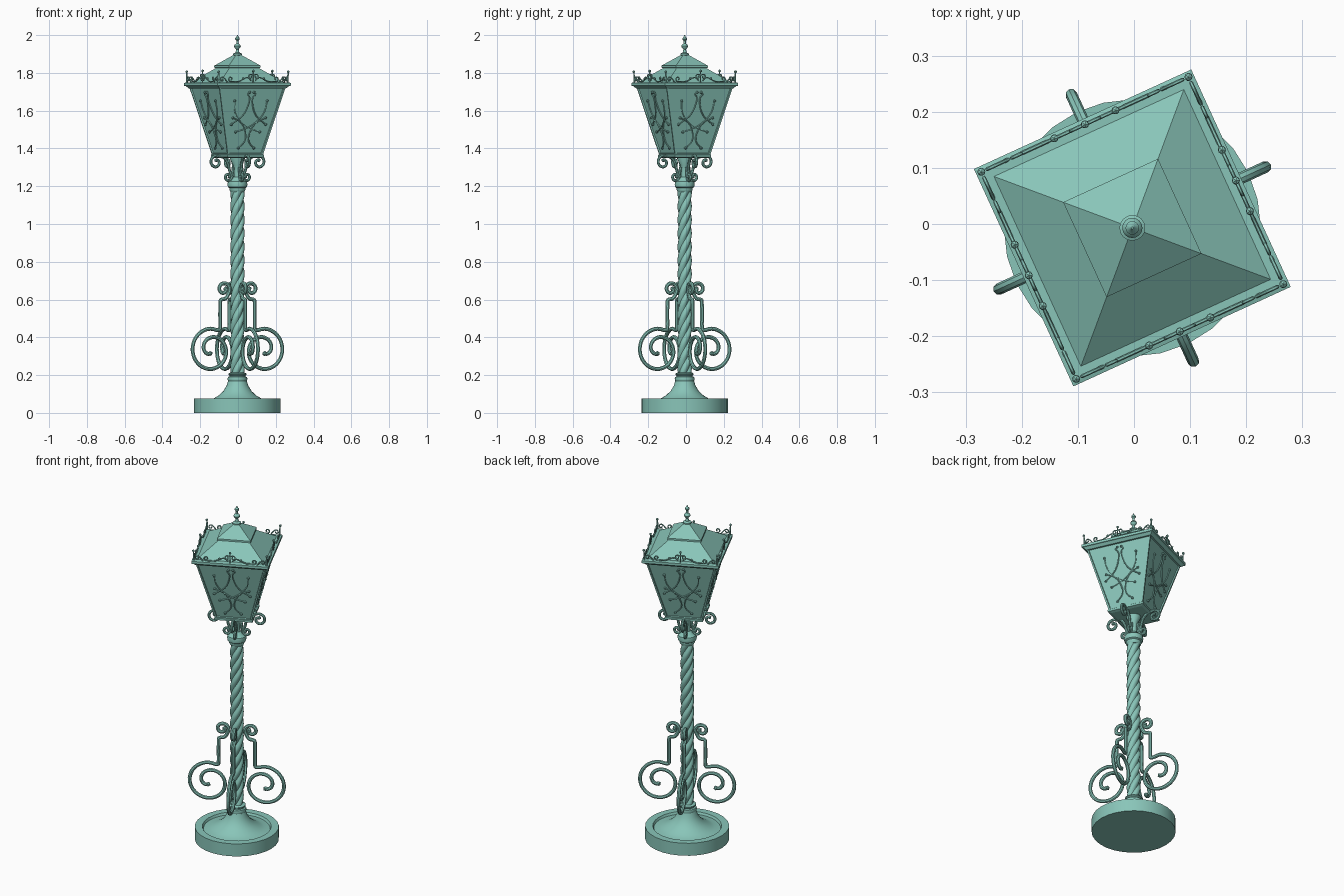
import bpy, bmesh
from math import sin, cos, pi, radians, sqrt
from mathutils import Vector

if "Cube" in bpy.data.objects:
    bpy.data.objects.remove(bpy.data.objects["Cube"])

AXIS = Vector((-0.003, -0.007, 0))
TURN = radians(24.6)
SIDES = [TURN + k * pi / 2 for k in range(4)]

teal = bpy.data.materials.new("verdigris_teal")
teal.use_nodes = True
COLOUR = (0.25, 0.56, 0.485, 1)
teal.diffuse_color = COLOUR
teal.node_tree.nodes["Principled BSDF"].inputs["Base Color"].default_value = COLOUR


def finish(name, mesh, smooth=True):
    mesh.materials.clear()
    mesh.materials.append(teal)
    ob = bpy.data.objects.new(name, mesh)
    bpy.context.collection.objects.link(ob)
    if smooth:
        bpy.ops.object.select_all(action='DESELECT')
        ob.select_set(True)
        bpy.context.view_layer.objects.active = ob
        bpy.ops.object.shade_smooth_by_angle(angle=radians(40))
    return ob


def skin(bm, rings):
    """Bridge rings of points and cap both ends."""
    rows = [[bm.verts.new(p) for p in ring] for ring in rings]
    n = len(rows[0])
    for a, b in zip(rows, rows[1:]):
        for i in range(n):
            j = (i + 1) % n
            bm.faces.new((a[i], a[j], b[j], b[i]))
    bm.faces.new(rows[0][::-1])
    bm.faces.new(rows[-1])
    bmesh.ops.recalc_face_normals(bm, faces=bm.faces)


def save(name, bm, smooth=True):
    mesh = bpy.data.meshes.new(name)
    bm.to_mesh(mesh)
    bm.free()
    return finish(name, mesh, smooth)


def ring(r, z, n, phase=0.0):
    return [AXIS + Vector((r * cos(phase + 2 * pi * i / n), r * sin(phase + 2 * pi * i / n), z))
            for i in range(n)]


def lathe(name, profile, n=24):
    bm = bmesh.new()
    skin(bm, [ring(r, z, n) for r, z in profile])
    return save(name, bm)


def square(name, profile, inset=0.0):
    """Stack of square sections given as (half side, height)."""
    bm = bmesh.new()
    skin(bm, [ring(h * sqrt(2), z, 4, TURN + pi / 4) for h, z in profile])
    if inset:
        walls = [f for f in bm.faces if abs(f.normal.z) < 0.7]
        bmesh.ops.inset_individual(bm, faces=walls, thickness=inset, depth=0)
        bmesh.ops.inset_individual(bm, faces=walls, thickness=0.002, depth=-0.007)
    return save(name, bm, False)


def spiral(cr, cz, r0, r1, a0, a1, power=1.0, n=14):
    pts = []
    for i in range(n + 1):
        t = i / n
        a, r = radians(a0 + (a1 - a0) * t), r0 + (r1 - r0) * t ** power
        pts.append((cr + r * cos(a), cz + r * sin(a)))
    return pts


def wires(name, paths, place, thick, res=2, steps=3):
    """Round bars along 2D paths, repeated on the four sides."""
    cu = bpy.data.curves.new(name, 'CURVE')
    cu.dimensions = '3D'
    cu.bevel_depth, cu.bevel_resolution = thick, res
    cu.resolution_u, cu.use_fill_caps = steps, True
    for a in SIDES:
        out, along = Vector((cos(a), sin(a), 0)), Vector((-sin(a), cos(a), 0))
        for path in paths:
            sp = cu.splines.new('BEZIER')
            sp.bezier_points.add(len(path) - 1)
            for bp, p in zip(sp.bezier_points, path):
                r, s, z = place(*p)
                bp.co = AXIS + out * r + along * s + Vector((0, 0, z))
                bp.handle_left_type = bp.handle_right_type = 'AUTO'
    tmp = bpy.data.objects.new(name + "_path", cu)
    bpy.context.collection.objects.link(tmp)
    dg = bpy.context.evaluated_depsgraph_get()
    mesh = bpy.data.meshes.new_from_object(tmp.evaluated_get(dg))
    bpy.data.objects.remove(tmp)
    return finish(name, mesh)


def beads(name, spots, place, size):
    bm = bmesh.new()
    for a in SIDES:
        out, along = Vector((cos(a), sin(a), 0)), Vector((-sin(a), cos(a), 0))
        for p in spots:
            r, s, z = place(*p)
            new = bmesh.ops.create_icosphere(bm, subdivisions=1, radius=size)
            bmesh.ops.translate(bm, verts=new["verts"], vec=AXIS + out * r + along * s + Vector((0, 0, z)))
    return save(name, bm)


def mirrored(paths):
    return paths + [[(-s, z) for s, z in p] for p in paths]


# Base disc with a sunken dish and flared foot
lathe("base", [(0.229, 0), (0.229, 0.075), (0.188, 0.075), (0.182, 0.062), (0.15, 0.066),
               (0.127, 0.076), (0.1, 0.092), (0.075, 0.115), (0.057, 0.145), (0.048, 0.175)], 28)
lathe("lower_collar", [(0.038, 0.165), (0.05, 0.17), (0.053, 0.18), (0.05, 0.19), (0.042, 0.193),
                       (0.042, 0.197), (0.048, 0.202), (0.048, 0.208), (0.036, 0.215)])

# Twisted rope column
bm = bmesh.new()
LOBES, ROWS, N = 4, 110, 32
rows = []
for k in range(ROWS + 1):
    z, twist = 0.2 + k / ROWS, 7 * pi * k / ROWS
    row = []
    for i in range(N):
        a = 2 * pi * i / N
        r = 0.029 + 0.009 * abs(sin(LOBES * a / 2))
        row.append(AXIS + Vector((r * cos(a + twist), r * sin(a + twist), z)))
    rows.append(row)
skin(bm, rows)
save("twisted_column", bm)

# Upper collar and neck below the lantern
lathe("upper_collar", [(0.036, 1.17), (0.042, 1.18), (0.042, 1.19), (0.05, 1.195), (0.053, 1.21),
                       (0.05, 1.225), (0.04, 1.23), (0.034, 1.238), (0.02, 1.25)])
lathe("neck", [(0.02, 1.235), (0.018, 1.28), (0.022, 1.31), (0.04, 1.345), (0.04, 1.365)], 16)


# Side scrolls around the lower column
def radial(r, z):
    return r, 0, z


big = [(0.1, 0.59), (0.101, 0.52), (0.101, 0.45), (0.103, 0.441)]
big += spiral(0.152, 0.333, 0.113, 0.02, 112, -430, 2.0, 22)
small = [(0.1, 0.585), (0.098, 0.597), (0.07, 0.605)]
small += spiral(0.08, 0.655, 0.036, 0.012, 215, -190, 1.3)
wires("side_scrolls", [big, small], radial, 0.0105)
beads("scroll_tips", [big[-1], small[-1]], radial, 0.014)

# Brackets under the lantern
arm = [(0.03, 1.25), (0.045, 1.28), (0.055, 1.32), (0.08, 1.352)]
arm += spiral(0.124, 1.327, 0.036, 0.011, 120, -270, 1.2)
curl = [(0.025, 1.3), (0.03, 1.265)] + spiral(0.054, 1.25, 0.022, 0.008, 230, 540)
wires("lantern_brackets", [arm, curl], radial, 0.008)
beads("bracket_tips", [arm[-1], curl[-1]], radial, 0.011)

# Lantern body with recessed panes
Z0, Z1, H0, H1 = 1.362, 1.73, 0.101, 0.194
square("lantern_body", [(H0, Z0), (H1, Z1)], 0.013)
square("lantern_floor", [(0.09, 1.35), (0.106, 1.355), (0.106, 1.366), (H0, 1.37)])
square("eave", [(H1, 1.718), (0.2, 1.724), (0.206, 1.73), (0.213, 1.732), (0.213, 1.747), (0.203, 1.75)])

# Roof, cap and finial
square("roof", [(0.19, 1.747), (0.08, 1.83)])
square("roof_cap", [(0.08, 1.824), (0.093, 1.828), (0.093, 1.838), (0.014, 1.896)])
lathe("finial", [(0.012, 1.89), (0.023, 1.895), (0.023, 1.902), (0.01, 1.908), (0.007, 1.925),
                 (0.016, 1.935), (0.018, 1.942), (0.014, 1.95), (0.006, 1.955), (0.006, 1.97),
                 (0.012, 1.976), (0.012, 1.984), (0.006, 1.99), (0.002, 2.0)], 16)


# Wrought tracery across each pane
def pane(s, h):
    return H0 + (H1 - H0) * h / (Z1 - Z0) - 0.002, s, Z0 + h


tracery = mirrored([
    [(0.012, 0.335), (0.022, 0.325), (0.01, 0.31), (0.012, 0.27), (0.04, 0.21), (0.1, 0.165)],
    [(0.095, 0.29), (0.085, 0.23), (0.04, 0.175), (-0.02, 0.14), (-0.07, 0.125)],
    [(0.045, 0.04), (0.012, 0.075), (0.012, 0.12), (0.045, 0.175), (0.095, 0.2)],
])
wires("pane_tracery", tracery, pane, 0.0035, 1)
beads("tracery_tips", [p for path in tracery for p in (path[0], path[-1])], pane, 0.008)


# Crest standing on the eave
def crest(s, h):
    return 0.203, s, 1.748 + h


ornament = mirrored([
    [(0, 0.0), (0, 0.03), (0, 0.058)],
    [(0.0, 0.04)] + spiral(0.017, 0.032, 0.013, 0.005, 120, -240, 1, 8),
    [(0.012, 0.012), (0.035, 0.028), (0.06, 0.018), (0.09, 0.006), (0.12, 0.006)]
    + spiral(0.132, 0.02, 0.013, 0.005, -70, 250, 1, 8),
    [(0.15, 0.0), (0.165, 0.02)] + spiral(0.182, 0.018, 0.013, 0.005, 150, -200, 1, 8),
    [(0.2, 0.0), (0.2, 0.03), (0.203, 0.055)],
])
wires("eave_crest", ornament, crest, 0.0035, 1, 2)
beads("crest_tips", [(0, 0.062), (0.203, 0.058), (0.06, 0.022), (-0.06, 0.022)], crest, 0.008)
